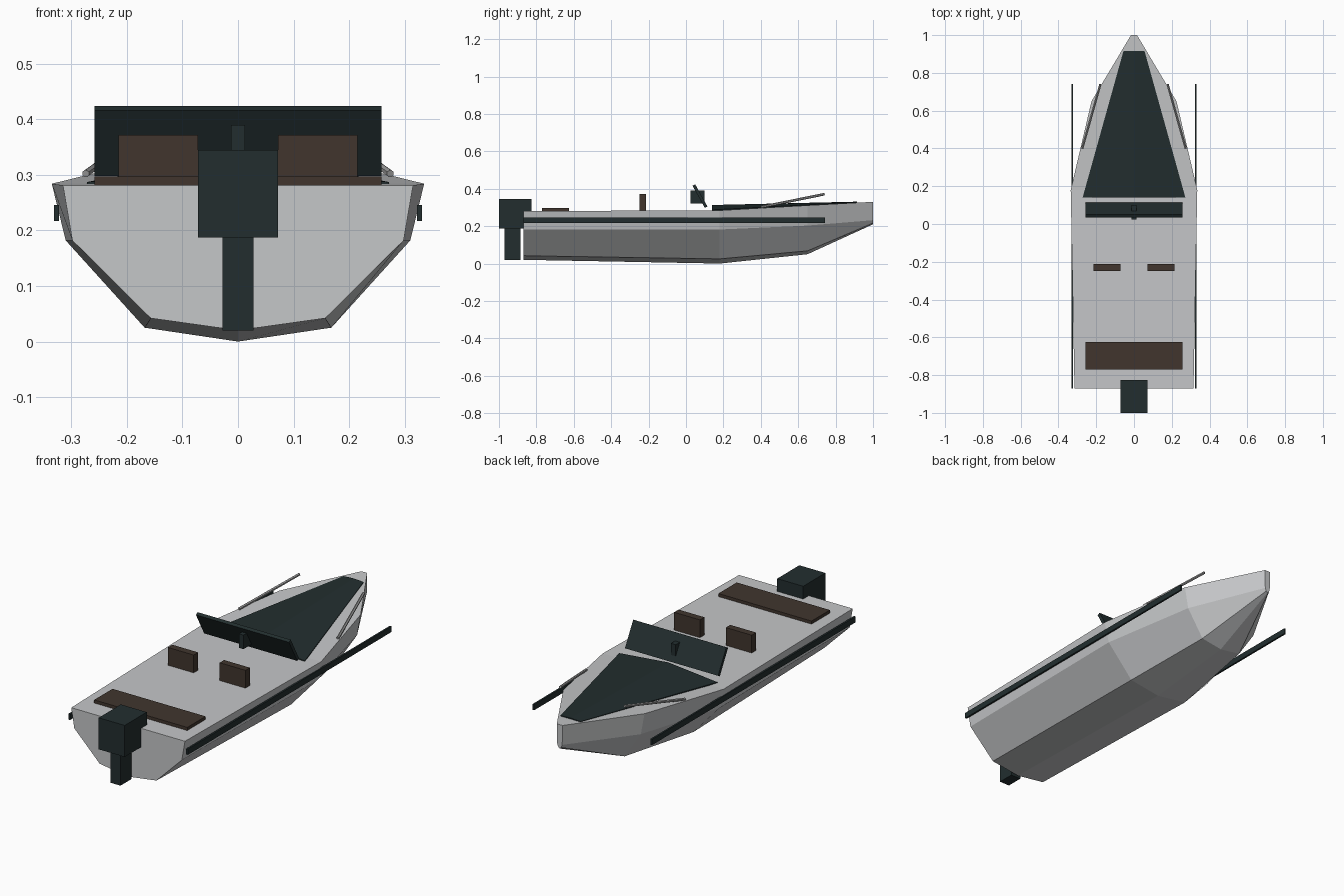
import bpy, bmesh, math
from mathutils import Vector

if "Cube" in bpy.data.objects:
    bpy.data.objects.remove(bpy.data.objects["Cube"])


def material(name, rgb):
    m = bpy.data.materials.new(name)
    m.diffuse_color = (*rgb, 1)
    m.use_nodes = True
    m.node_tree.nodes["Principled BSDF"].inputs["Base Color"].default_value = m.diffuse_color
    return m


HULL = material("light grey", (0.56, 0.57, 0.58))
DARK = material("dark teal", (0.016, 0.027, 0.028))
BROWN = material("seat brown", (0.052, 0.036, 0.027))
METAL = material("rail grey", (0.33, 0.33, 0.33))


def finish(bm, name, mat):
    bmesh.ops.recalc_face_normals(bm, faces=bm.faces)
    me = bpy.data.meshes.new(name)
    bm.to_mesh(me)
    bm.free()
    me.materials.append(mat)
    ob = bpy.data.objects.new(name, me)
    bpy.context.collection.objects.link(ob)
    return ob


def box(name, lo, hi, mat, tilt=0):
    """Box between two corners, optionally tilted about x through its middle."""
    lo, hi = Vector(lo), Vector(hi)
    bm = bmesh.new()
    bmesh.ops.create_cube(bm, size=1)
    bmesh.ops.scale(bm, vec=hi - lo, verts=bm.verts)
    ob = finish(bm, name, mat)
    ob.location = (lo + hi) / 2
    ob.rotation_euler.x = tilt
    return ob


def rod(name, a, b, radius, mat):
    a, b = Vector(a), Vector(b)
    bm = bmesh.new()
    bmesh.ops.create_cone(bm, cap_ends=True, segments=6, radius1=radius,
                          radius2=radius, depth=(b - a).length)
    ob = finish(bm, name, mat)
    ob.location = (a + b) / 2
    ob.rotation_euler = (b - a).to_track_quat('Z', 'Y').to_euler()
    return ob


# Hull: half sections (sheer, upper chine, lower chine, keel) lofted along y
stations = [
    (-0.87, [(0.315, 0.281), (0.298, 0.182), (0.157, 0.042), (0, 0.02)]),
    (0.18, [(0.335, 0.284), (0.31, 0.182), (0.168, 0.025), (0, 0.0)]),
    (0.65, [(0.225, 0.311), (0.205, 0.203), (0.115, 0.068), (0, 0.05)]),
    (1.0, [(0.016, 0.33), (0.014, 0.232), (0.008, 0.217), (0, 0.21)]),
]
bm = bmesh.new()
rings = []
for y, half in stations:
    pts = half + [(-x, z) for x, z in reversed(half[:-1])]
    rings.append([bm.verts.new((x, y, z)) for x, z in pts])
for r, s in zip(rings, rings[1:]):
    n = len(r)
    for i in range(n):
        bm.faces.new((r[i], r[(i + 1) % n], s[(i + 1) % n], s[i]))
bm.faces.new(rings[0])
bm.faces.new(rings[-1])
finish(bm, "hull", HULL)

# Crowned foredeck cover, resting on the deck at its edges
bm = bmesh.new()
rows = [[bm.verts.new((x, y, z)) for x, z in ((-w, e), (0, c), (w, e))]
        for y, w, e, c in ((0.14, 0.272, 0.287, 0.313),
                           (0.915, 0.056, 0.328, 0.331))]
back, front = rows
for i in range(2):
    bm.faces.new((back[i], back[i + 1], front[i + 1], front[i]))
geo = bmesh.ops.extrude_face_region(bm, geom=bm.faces[:])
low = [v for v in geo["geom"] if isinstance(v, bmesh.types.BMVert)]
bmesh.ops.translate(bm, verts=low, vec=(0, 0, -0.005))
finish(bm, "foredeck_cover", DARK)

# Windscreen and the small helm block in its middle
box("windscreen", (-0.258, 0.067, 0.293), (0.258, 0.083, 0.428), DARK,
    tilt=math.radians(29))
box("helm", (-0.013, 0.025, 0.32), (0.013, 0.1, 0.39), DARK)

# Rear bench
box("rear_bench", (-0.258, -0.77, 0.278), (0.258, -0.625, 0.297), BROWN)

# Outboard motor
box("motor_cowling", (-0.072, -1.0, 0.187), (0.072, -0.825, 0.345), DARK)
box("motor_leg", (-0.028, -0.97, 0.02), (0.028, -0.885, 0.19), DARK)

# Mirrored parts: seat backs, rubbing strakes, bow rails
for side, s in (("left", -1), ("right", 1)):
    xa, xb = sorted((0.072 * s, 0.215 * s))
    box(side + "_seat_back", (xa, -0.248, 0.278), (xb, -0.213, 0.372), BROWN)
    xa, xb = sorted((0.322 * s, 0.331 * s))
    box(side + "_strake", (xa, -0.87, 0.217), (xb, 0.742, 0.246), DARK)
    rod(side + "_bow_rail", (0.274 * s, 0.4, 0.302), (0.178 * s, 0.74, 0.371),
        0.007, METAL)
